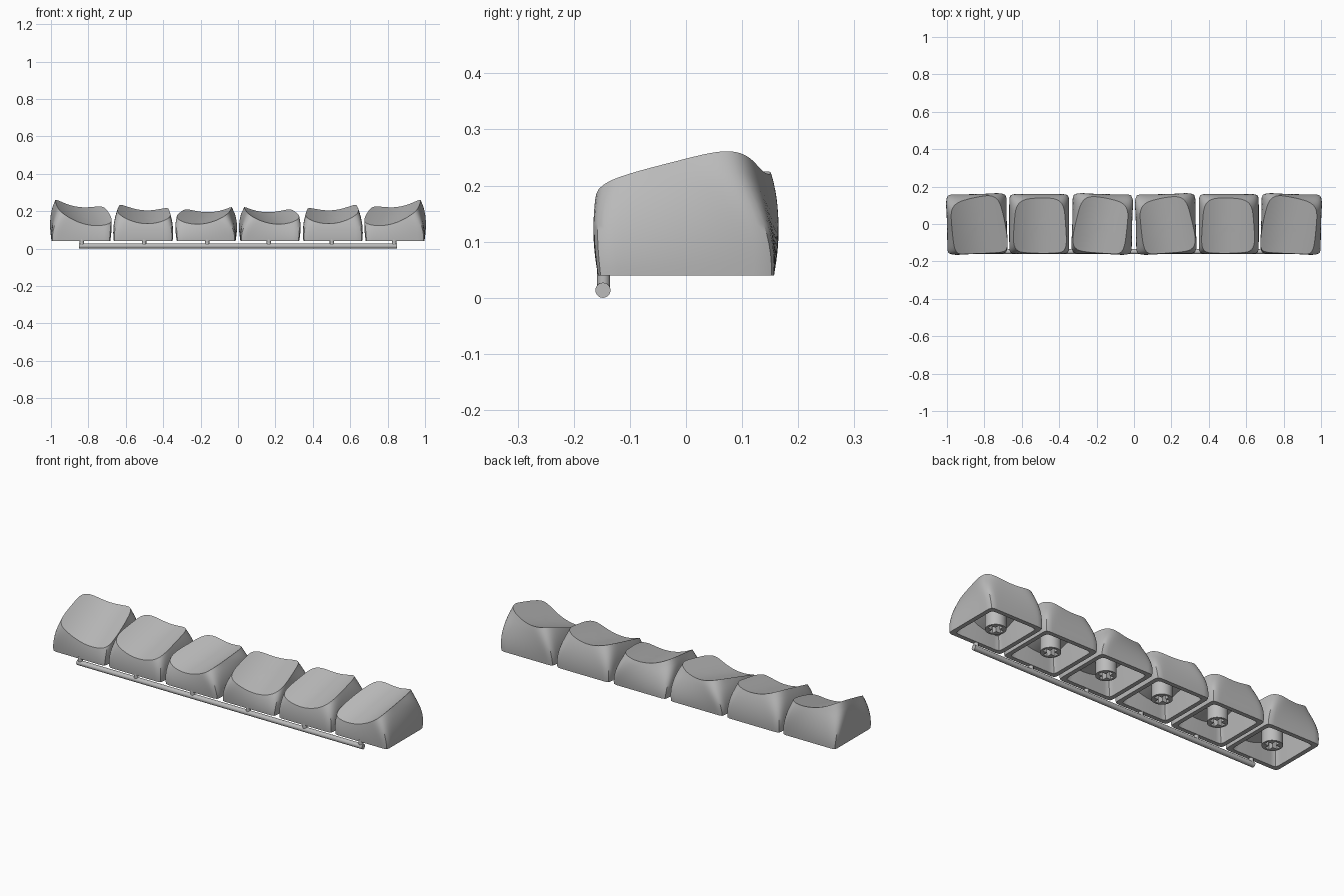
import bpy, bmesh, math
from mathutils import Vector

if "Cube" in bpy.data.objects:
    bpy.data.objects.remove(bpy.data.objects["Cube"], do_unlink=True)

GREY = (0.5, 0.5, 0.5, 1)
mat = bpy.data.materials.new("grey_resin")
mat.use_nodes = True
mat.diffuse_color = GREY
mat.node_tree.nodes["Principled BSDF"].inputs["Base Color"].default_value = GREY

BASE = 0.04
SEGMENTS = 96


def finish(name, bm):
    """Turn a bmesh into a smooth-shaded object with sharp edges kept."""
    bmesh.ops.recalc_face_normals(bm, faces=bm.faces)
    mesh = bpy.data.meshes.new(name)
    bm.to_mesh(mesh)
    bm.free()
    mesh.materials.append(mat)
    obj = bpy.data.objects.new(name, mesh)
    bpy.context.collection.objects.link(obj)
    bpy.ops.object.select_all(action="DESELECT")
    obj.select_set(True)
    bpy.context.view_layer.objects.active = obj
    bpy.ops.object.shade_smooth_by_angle(angle=math.radians(32))
    return obj


def loft(bm, rings, start=None, end=None):
    """Bridge closed rings of points; close each end with a fan if given a tip."""
    loops = [[bm.verts.new(p) for p in ring] for ring in rings]
    n = len(loops[0])
    for a, b in zip(loops, loops[1:]):
        for i in range(n):
            j = (i + 1) % n
            bm.faces.new((a[i], a[j], b[j], b[i]))
    for tip, loop in ((start, loops[0]), (end, loops[-1])):
        if tip is not None:
            v = bm.verts.new(tip)
            for i in range(n):
                bm.faces.new((loop[i], loop[(i + 1) % n], v))


def squircle(angle, half, power, turn=0.0):
    """Point on a rounded square, turned about z."""
    c, s = math.cos(angle), math.sin(angle)
    r = half / (abs(c) ** power + abs(s) ** power) ** (1 / power)
    return r * math.cos(angle + turn), r * math.sin(angle + turn)


def keycap(name, cx, height, centre_z, slope_x, slope_y, turn):
    angles = [2 * math.pi * i / SEGMENTS for i in range(SEGMENTS)]

    def dish(x, y):
        across = x * math.cos(turn) + y * math.sin(turn)
        return centre_z + slope_x * x + slope_y * y + 2.0 * across ** 2

    def side(angle, t):
        half = 0.157 + 0.026 * t - 0.056 * t * t
        power = 4.3 + 18 * max(0, 1 - t) ** 2
        x, y = squircle(angle, half, power, turn * min(1, t / 0.8) ** 1.5)
        return Vector((x, y, BASE + height * t))

    def rim_level(angle):
        low, high = 0.0, 1.3
        for _ in range(30):
            mid = (low + high) / 2
            p = side(angle, mid)
            if p.z < dish(p.x, p.y):
                low = mid
            else:
                high = mid
        return low

    levels = [rim_level(a) for a in angles]
    rim = [side(a, t) for a, t in zip(angles, levels)]

    # Dished top, from the middle out to the rim
    rings = [[(p.x * f, p.y * f, dish(p.x * f, p.y * f)) for p in rim]
             for f in (0.15, 0.3, 0.45, 0.6, 0.75, 0.88)]
    # Bulging sides, from the rim down to the base
    steps = 12
    rings += [[side(a, t * (1 - k / steps)) for a, t in zip(angles, levels)]
              for k in range(steps + 1)]
    # Hollow underside with a ceiling that follows the dish
    inner = [squircle(a, 0.134, 20) for a in angles]
    rings.append([(x, y, BASE) for x, y in inner])
    rings += [[(x * f, y * f, dish(x * f, y * f) - 0.035) for x, y in inner]
              for f in (0.85, 0.6, 0.3)]

    bm = bmesh.new()
    loft(bm, rings, (0, 0, centre_z), (0, 0, centre_z - 0.035))
    finish(name, bm).location.x = cx


def stem(name, cx, top):
    """Round post with a cross-shaped socket in its lower end."""
    radius, arm, width, bottom = 0.05, 0.038, 0.012, 0.048
    corner = math.atan2(width, arm)
    quarter = [0, corner / 2, corner, math.pi / 6, math.pi / 4,
               math.pi / 3, math.pi / 2 - corner, math.pi / 2 - corner / 2]
    angles = [q * math.pi / 2 + a for q in range(4) for a in quarter]

    def ring(radius_at, z):
        return [(radius_at(a) * math.cos(a), radius_at(a) * math.sin(a), z)
                for a in angles]

    def cross(a):
        c, s = max(abs(math.cos(a)), 1e-6), max(abs(math.sin(a)), 1e-6)
        return max(min(arm / c, width / s), min(width / c, arm / s))

    def outer(a):
        return radius

    bm = bmesh.new()
    loft(bm, [ring(outer, top), ring(outer, bottom), ring(cross, bottom),
              ring(cross, top - 0.02)], (0, 0, top), (0, 0, top - 0.02))
    finish(name, bm).location.x = cx


def rod(name, start, end, radius):
    start, end = Vector(start), Vector(end)
    bm = bmesh.new()
    bmesh.ops.create_cone(bm, cap_ends=True, segments=32, radius1=radius,
                          radius2=radius, depth=(end - start).length)
    obj = finish(name, bm)
    obj.location = (start + end) / 2
    obj.rotation_euler = (end - start).to_track_quat("Z", "Y").to_euler()


# Keycaps in mirrored pairs: position, height, dish centre, slopes, twist
PAIRS = {
    "outer": (0.84, 0.225, 0.18, 0.24, 0.28, -10),
    "middle": (0.507, 0.195, 0.172, 0.09, 0.24, 0),
    "inner": (0.17, 0.185, 0.165, -0.10, 0.20, 10),
}
for label, (x, height, centre_z, sx, sy, twist) in PAIRS.items():
    for word, sign in (("left", 1), ("right", -1)):
        tag = f"{label}_{word}"
        keycap("keycap_" + tag, sign * x, height, centre_z, sign * sx, sy,
               math.radians(sign * twist))
        stem("stem_" + tag, sign * x, centre_z - 0.025)
        # Peg joining the cap to the bar
        px = sign * (x - 0.005)
        rod("peg_" + tag, (px, -0.147, 0.013), (px, -0.147, 0.05), 0.0115)

# Bar running under the front edge
rod("connecting_bar", (-0.85, -0.148, 0.0135), (0.85, -0.148, 0.0135), 0.0135)
